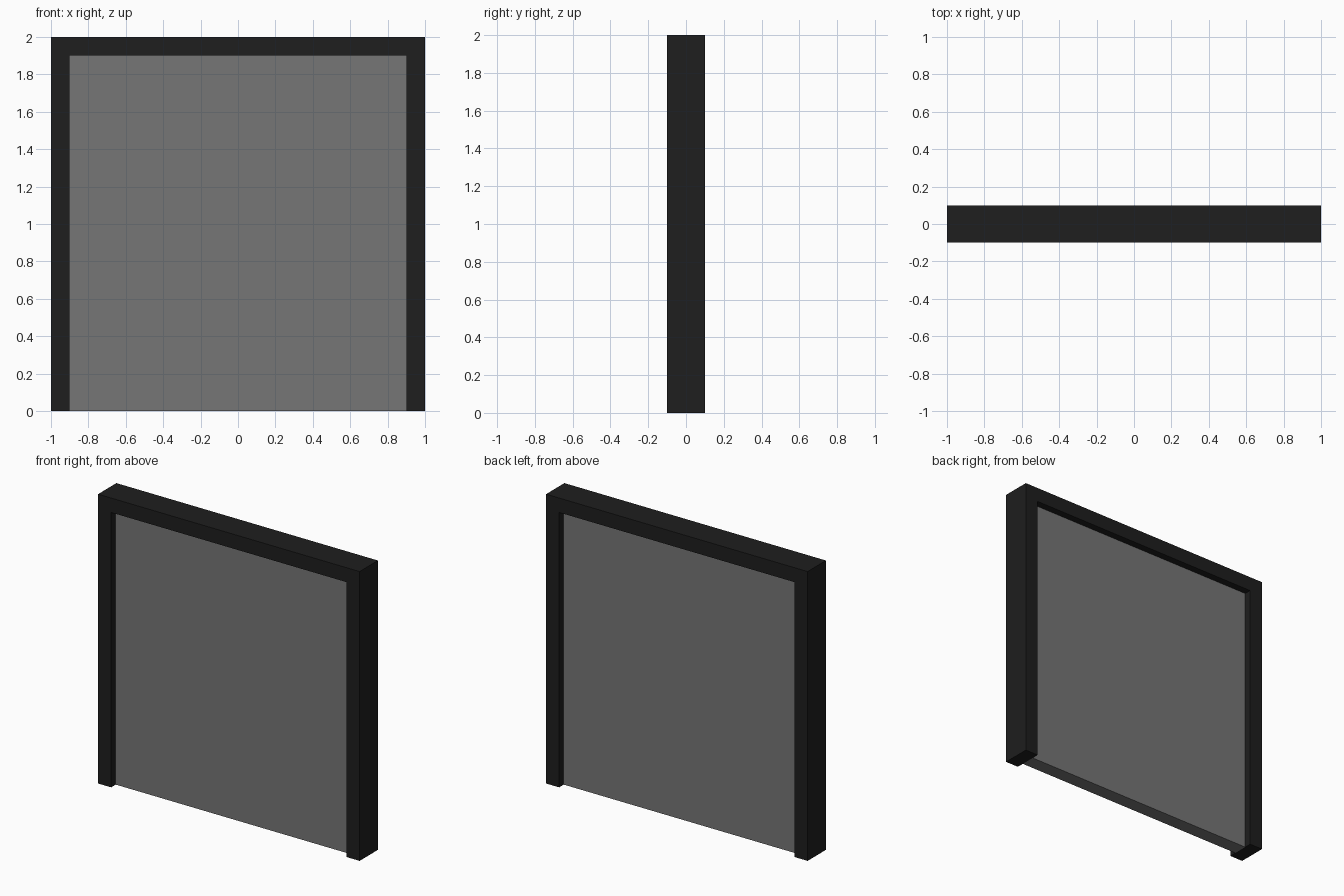
import bpy, bmesh

if "Cube" in bpy.data.objects:
    bpy.data.objects.remove(bpy.data.objects["Cube"])


def material(name, grey):
    m = bpy.data.materials.new(name)
    m.diffuse_color = (grey, grey, grey, 1)
    m.use_nodes = True
    m.node_tree.nodes["Principled BSDF"].inputs["Base Color"].default_value = m.diffuse_color
    return m


def extruded(name, profile, half_depth, mat):
    """Extrude an x/z profile symmetrically along y."""
    bm = bmesh.new()
    face = bm.faces.new([bm.verts.new((x, -half_depth, z)) for x, z in profile])
    out = bmesh.ops.extrude_face_region(bm, geom=[face], use_keep_orig=True)
    verts = [g for g in out["geom"] if isinstance(g, bmesh.types.BMVert)]
    bmesh.ops.translate(bm, verts=verts, vec=(0, 2 * half_depth, 0))
    bmesh.ops.recalc_face_normals(bm, faces=bm.faces)
    mesh = bpy.data.meshes.new(name)
    bm.to_mesh(mesh)
    bm.free()
    mesh.materials.append(mat)
    obj = bpy.data.objects.new(name, mesh)
    bpy.context.collection.objects.link(obj)
    return obj


W, H, T = 1.0, 2.0, 0.1  # half width, height, frame thickness

# Door surround: two posts and a lintel as one inverted U
half = [(W, 0), (W, H)]
inner = [(W - T, H - T), (W - T, 0)]
profile = [(-x, z) for x, z in half] + half[::-1] + inner[::-1] + [(-x, z) for x, z in inner]
extruded("door_frame", profile, 0.1, material("dark_frame", 0.013))

# Flat door panel recessed on both sides
extruded("door_panel", [(-W + T, 0), (W - T, 0), (W - T, H - T), (-W + T, H - T)],
         0.05, material("grey_panel", 0.18))
